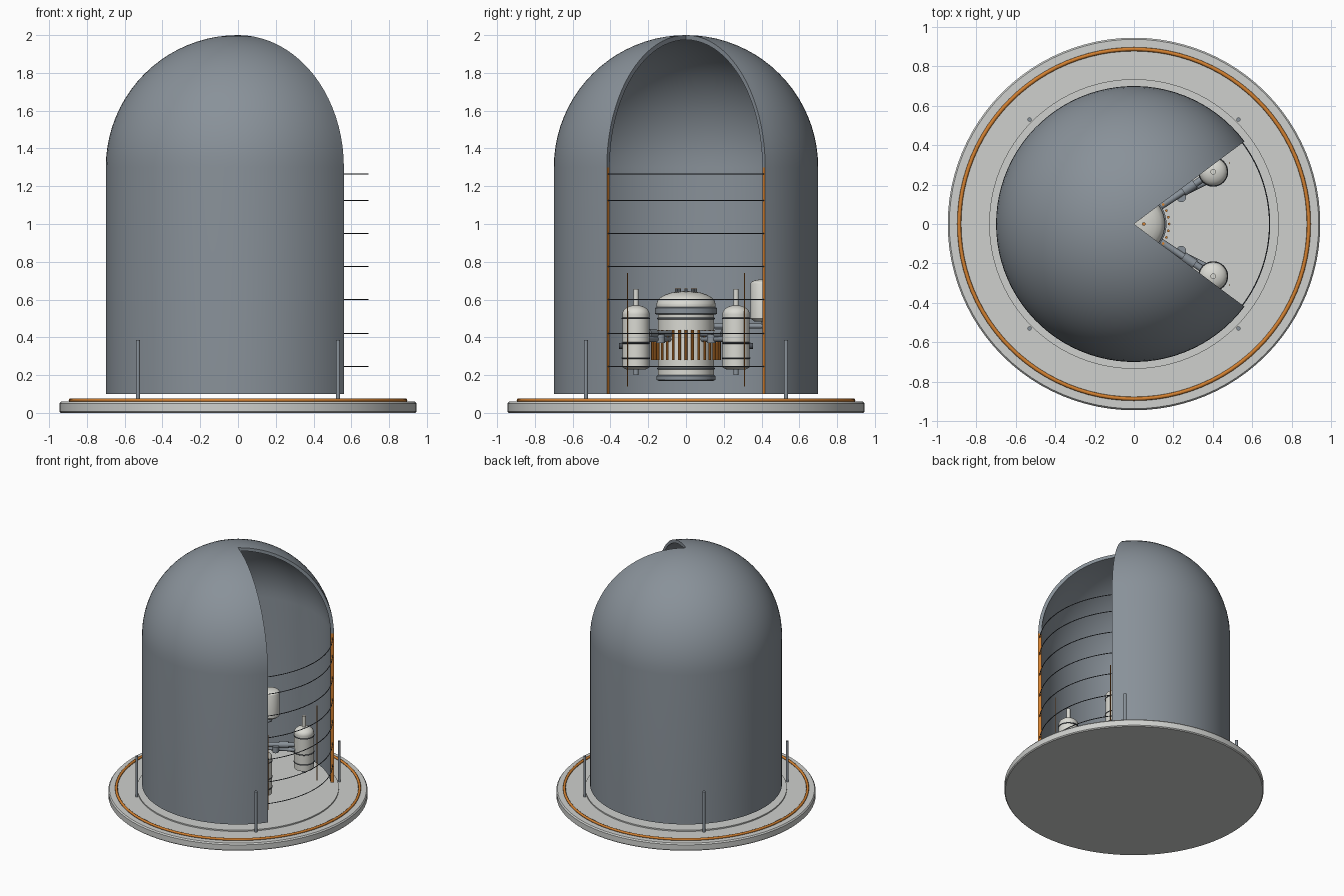
import bpy, bmesh, math
from mathutils import Vector

if "Cube" in bpy.data.objects:
    bpy.data.objects.remove(bpy.data.objects["Cube"])


def material(name, rgb):
    m = bpy.data.materials.new(name)
    m.diffuse_color = (*rgb, 1)
    m.use_nodes = True
    m.node_tree.nodes["Principled BSDF"].inputs["Base Color"].default_value = m.diffuse_color
    return m


STEEL = material("blue grey steel", (0.25, 0.285, 0.32))
CONCRETE = material("pale concrete", (0.62, 0.63, 0.61))
ORANGE = material("orange", (0.66, 0.22, 0.03))
WHITE = material("off white", (0.70, 0.70, 0.65))
DARK = material("dark metal", (0.07, 0.08, 0.095))


def finish(name, bm, mats, smooth=True):
    bmesh.ops.remove_doubles(bm, verts=bm.verts, dist=1e-5)
    bmesh.ops.recalc_face_normals(bm, faces=bm.faces)
    me = bpy.data.meshes.new(name)
    bm.to_mesh(me)
    bm.free()
    for m in mats:
        me.materials.append(m)
    ob = bpy.data.objects.new(name, me)
    bpy.context.collection.objects.link(ob)
    if smooth:
        bpy.ops.object.select_all(action='DESELECT')
        ob.select_set(True)
        bpy.context.view_layer.objects.active = ob
        bpy.ops.object.shade_smooth_by_angle(angle=math.radians(35))
    return ob


def revolve(name, profile, mat, at=(0, 0), n=48):
    """Solid of revolution; profile is (radius, z) from bottom to top."""
    bm = bmesh.new()
    rows = [[bm.verts.new((at[0] + r * math.cos(math.tau * i / n),
                           at[1] + r * math.sin(math.tau * i / n), z))
             for i in range(n)] for r, z in profile]
    for a, b in zip(rows, rows[1:]):
        for i in range(n):
            j = (i + 1) % n
            bm.faces.new((a[i], a[j], b[j], b[i]))
    bm.faces.new(rows[0][::-1])
    bm.faces.new(rows[-1])
    return finish(name, bm, [mat])


def rod(name, p, q, r, mat, n=16):
    """Cylinder between two points."""
    p, q = Vector(p), Vector(q)
    d = q - p
    bm = bmesh.new()
    bmesh.ops.create_cone(bm, cap_ends=True, segments=n, radius1=r, radius2=r, depth=d.length)
    bm.transform(d.to_track_quat('Z', 'Y').to_matrix().to_4x4())
    bmesh.ops.translate(bm, verts=bm.verts, vec=(p + q) / 2)
    return finish(name, bm, [mat])


def ring(name, R, r, z, mat, at=(0, 0), n=96):
    bpy.ops.mesh.primitive_torus_add(major_radius=R, minor_radius=r, major_segments=n,
                                     minor_segments=8, location=(*at, z))
    ob = bpy.context.object
    ob.name = name
    ob.data.materials.append(mat)
    bpy.ops.object.shade_smooth()
    return ob


def cap(r, z, h, steps=6):
    """Quarter-ellipse points for a domed head."""
    return [(max(r * math.cos(t), 0.001), z + h * math.sin(t))
            for t in (math.pi / 2 * i / steps for i in range(steps + 1))]


# Foundation
revolve("foundation_slab", [(0.938, 0), (0.945, 0.007), (0.945, 0.05), (0.937, 0.06)], CONCRETE, n=96)
revolve("foundation_plinth", [(0.735, 0.055), (0.735, 0.07)], CONCRETE, n=96)
ring("perimeter_ring", 0.887, 0.01, 0.067, ORANGE)
for sx in (-1, 1):
    for sy in (-1, 1):
        rod("corner_post", (sx * 0.53, sy * 0.53, 0.06), (sx * 0.53, sy * 0.53, 0.385), 0.011, STEEL)

# Containment shell with a wedge left open toward +x
CUT, SEG, ARC, WALL = math.radians(36.8), 72, 20, 0.025


def shell_profile(r):
    return [(r, 0.1)] + [(r * math.cos(math.pi / 2 * i / ARC), 1.3 + r * math.sin(math.pi / 2 * i / ARC))
                         for i in range(ARC + 1)]


bm = bmesh.new()
outer, inner = [], []
for grid, r in ((outer, 0.70), (inner, 0.70 - WALL)):
    for i in range(SEG + 1):
        a = CUT + (math.tau - 2 * CUT) * i / SEG
        grid.append([bm.verts.new((p * math.cos(a), p * math.sin(a), z)) for p, z in shell_profile(r)])
for i in range(SEG):
    for grid in (outer, inner):
        for k in range(ARC + 1):
            bm.faces.new((grid[i][k], grid[i + 1][k], grid[i + 1][k + 1], grid[i][k + 1]))
    bm.faces.new((outer[i][0], outer[i + 1][0], inner[i + 1][0], inner[i][0]))
for i in (0, SEG):
    for k in range(ARC + 1):
        f = bm.faces.new((outer[i][k], outer[i][k + 1], inner[i][k + 1], inner[i][k]))
        f.material_index = 1 if k == 0 else 0   # straight part of the cut edge is orange
finish("containment_shell", bm, [STEEL, ORANGE])

# Thin hoop cables
for z in (0.245, 0.42, 0.6, 0.775, 0.95, 1.125, 1.265):
    ring("hoop_cable", 0.688, 0.003, z, DARK)

# Reactor vessel
revolve("vessel_body", [(0.13, 0.18), (0.148, 0.2), (0.148, 0.53)], WHITE)
revolve("vessel_base_flange", [(0.145, 0.17), (0.157, 0.175), (0.157, 0.195), (0.15, 0.2)], STEEL)
revolve("vessel_head_flange", [(0.155, 0.52), (0.165, 0.525), (0.165, 0.555), (0.155, 0.56)], STEEL)
revolve("vessel_head", [(0.155, 0.56), (0.157, 0.575)] + cap(0.155, 0.58, 0.065), WHITE)
for z in (0.235, 0.5):
    ring("vessel_band", 0.148, 0.005, z, STEEL, n=48)
for i in range(8):
    a = math.tau * i / 8
    x, y = 0.05 * math.cos(a), 0.05 * math.sin(a)
    rod("control_drive", (x, y, 0.62), (x, y, 0.655), 0.009, STEEL, 10)
    rod("control_drive_tip", (x, y, 0.654), (x, y, 0.659), 0.009, ORANGE, 10)
for i in range(32):
    a = math.tau * i / 32
    x, y = 0.178 * math.cos(a), 0.178 * math.sin(a)
    rod("fuel_rod", (x, y, 0.28), (x, y, 0.44), 0.007, ORANGE, 8)

# Two coolant loops, mirrored across y
for s in (-1, 1):
    c = (0.402, s * 0.265)
    revolve("steam_generator", [(0.05, 0.23), (0.072, 0.24), (0.072, 0.52)] + cap(0.072, 0.525, 0.045),
            WHITE, c, 32)
    for z in (0.29, 0.37, 0.5):
        ring("generator_band", 0.072, 0.004, z, DARK, c, 32)
    rod("steam_nozzle", (*c, 0.55), (*c, 0.655), 0.014, WHITE)
    rod("drain_nozzle", (*c, 0.2), (*c, 0.24), 0.014, STEEL)
    u = Vector((c[0], c[1], 0)).normalized()
    h = Vector((0, 0, 0.42))
    rod("hot_leg", u * 0.13 + h, u * 0.43 + h, 0.017, STEEL)
    rod("hot_leg_sleeve", u * 0.3 + h, u * 0.37 + h, 0.025, STEEL)
    rod("cold_leg", (0.12, s * 0.09, 0.39), (0.36, s * 0.21, 0.39), 0.014, STEEL)
    rod("coolant_pump", (0.24, s * 0.135, 0.37), (0.24, s * 0.135, 0.415), 0.024, STEEL)
    rod("side_nozzle", (c[0], s * 0.33, 0.355), (c[0], s * 0.355, 0.355), 0.016, DARK)
    rod("instrument_line", (0.485, s * 0.31, 0.14), (0.485, s * 0.31, 0.74), 0.003, ORANGE, 6)

# Pressurizer and its surge line
revolve("pressurizer", [(0.05, 0.485), (0.068, 0.5), (0.068, 0.685)] + cap(0.068, 0.685, 0.022),
        WHITE, (0, 0.41), 32)
rod("surge_line", (0, 0.12, 0.46), (0, 0.41, 0.46), 0.013, STEEL)
rod("surge_riser", (0, 0.41, 0.447), (0, 0.41, 0.5), 0.013, STEEL)
